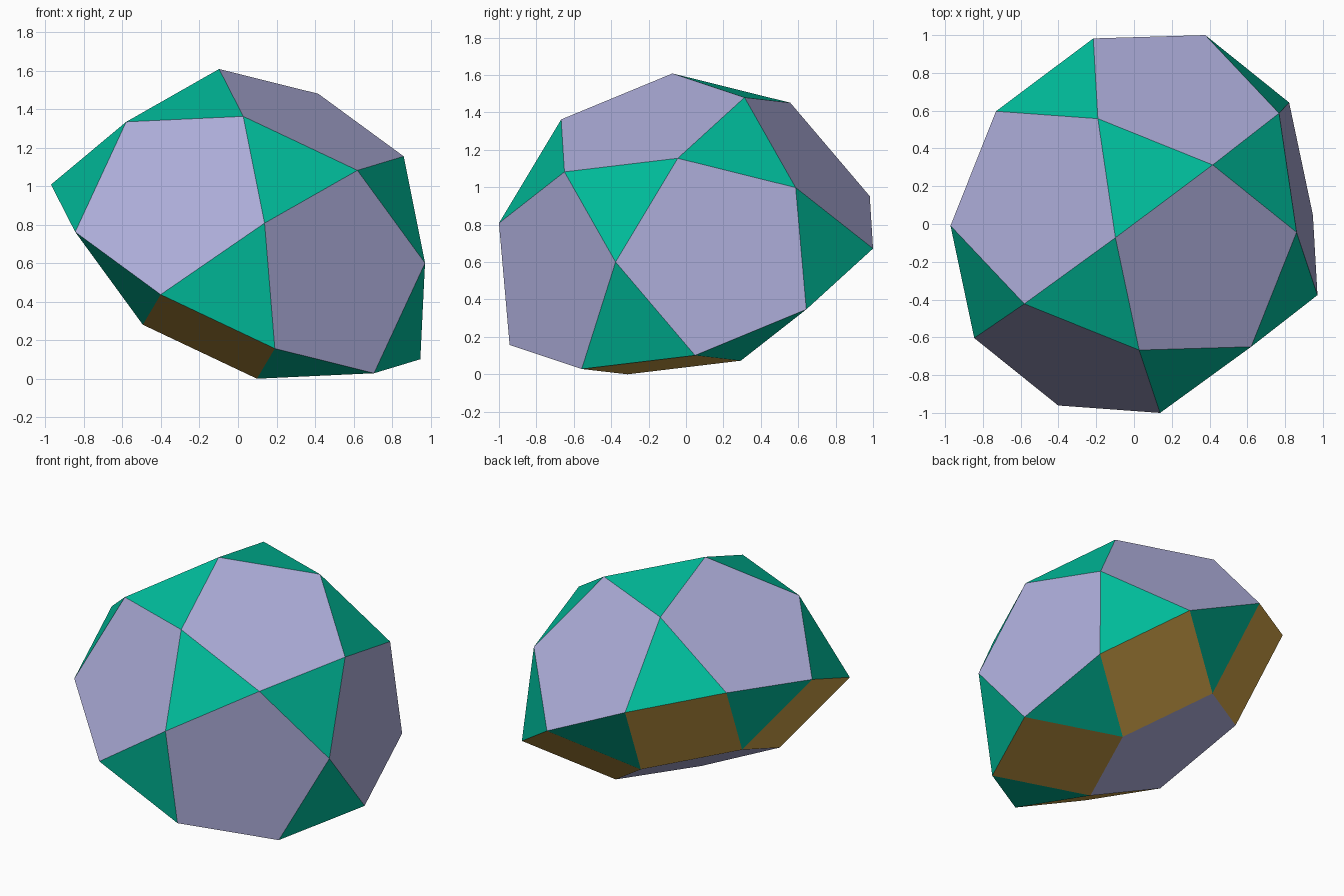
import bpy, bmesh, math
from mathutils import Vector

cube = bpy.data.objects.get("Cube")
if cube:
    bpy.data.objects.remove(cube, do_unlink=True)


def material(name, rgb):
    m = bpy.data.materials.new(name)
    m.use_nodes = True
    m.diffuse_color = (*rgb, 1)
    m.node_tree.nodes["Principled BSDF"].inputs["Base Color"].default_value = (*rgb, 1)
    return m


# One colour for each kind of face, keyed by its number of sides
SLOT = {3: 0, 4: 1, 5: 2}
materials = [material("teal", (0.0, 0.50, 0.325)),
             material("gold", (0.62, 0.36, 0.065)),
             material("lavender", (0.42, 0.42, 0.70))]

# Tilted frame: the axis runs through the rotunda's cap pentagon
EDGE = 0.656
axis = Vector((0.418, -0.270, 0.867)).normalized()
side = Vector((-0.464, 0.152, 0.269))          # towards one cap corner
side = (side - axis * side.dot(axis)).normalized()
other = axis.cross(side)

bm = bmesh.new()


def ring(count, radius, height, start):
    """Regular ring of vertices around the axis, sizes in edge lengths."""
    verts = []
    for i in range(count):
        a = math.radians(start + 360 * i / count)
        p = (side * math.cos(a) + other * math.sin(a)) * radius + axis * height
        verts.append(bm.verts.new(p * EDGE))
    return verts


PHI = (1 + math.sqrt(5)) / 2
R5 = 0.5 / math.sin(math.pi / 5)               # pentagon circumradius
TALL = math.sqrt(1 + 2 / math.sqrt(5))         # rotunda height
LOW = math.sqrt((5 - math.sqrt(5)) / 10)       # cupola height
cap = ring(5, R5, TALL, 0)
mid = ring(5, TALL, R5, 36)
belt = ring(10, PHI, 0, -18)
base = ring(5, R5, -LOW, 0)

bm.faces.new(cap)
bm.faces.new(base[::-1])
for i in range(5):
    j = (i + 1) % 5
    b0, b1, b2 = belt[2 * i], belt[2 * i + 1], belt[(2 * i + 2) % 10]
    # Rotunda side: triangles and pentagons
    bm.faces.new((cap[i], mid[i], cap[j]))
    bm.faces.new((mid[i], b1, b2))
    bm.faces.new((cap[i], mid[i - 1], b0, b1, mid[i]))
    # Cupola side: triangles and squares
    bm.faces.new((b0, base[i], b1))
    bm.faces.new((b1, base[i], base[j], b2))

for f in bm.faces:
    f.material_index = SLOT[len(f.verts)]
bmesh.ops.recalc_face_normals(bm, faces=bm.faces)

# Rest the solid on the ground and centre it
xs, ys, zs = zip(*(v.co for v in bm.verts))
shift = Vector((-(min(xs) + max(xs)) / 2, -(min(ys) + max(ys)) / 2, -min(zs)))
bmesh.ops.translate(bm, verts=bm.verts, vec=shift)

mesh = bpy.data.meshes.new("faceted_solid")
bm.to_mesh(mesh)
bm.free()
for m in materials:
    mesh.materials.append(m)
bpy.context.collection.objects.link(bpy.data.objects.new("faceted_solid", mesh))
